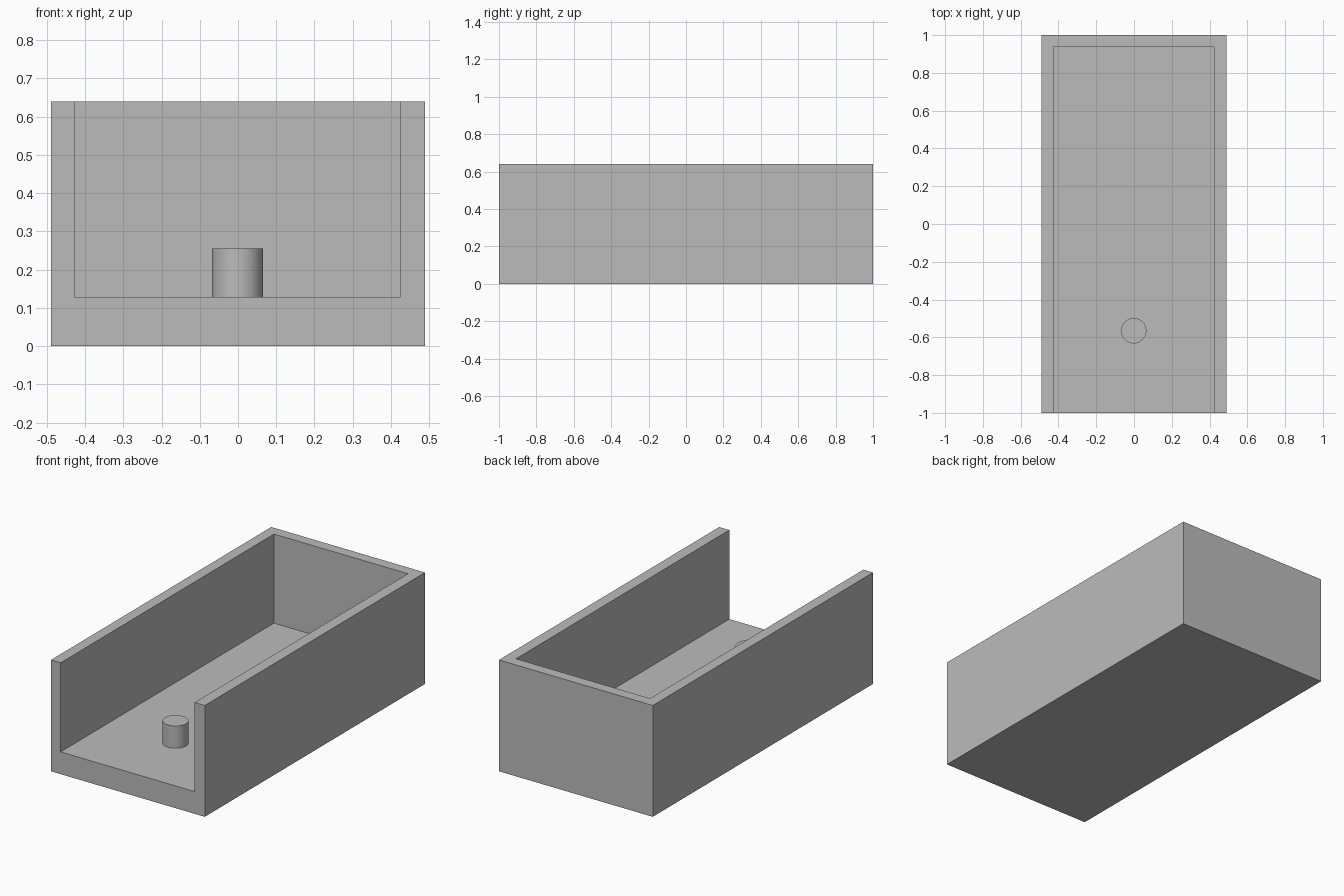
import bpy

default_cube = bpy.data.objects.get("Cube")
if default_cube:
    bpy.data.objects.remove(default_cube, do_unlink=True)

# Overall sizes
WIDTH, LENGTH, HEIGHT = 0.978, 2.0, 0.64
FLOOR, WALL = 0.128, 0.063
SHIFT = -0.0015
PEG_RADIUS, PEG_TOP, PEG_Y = 0.067, 0.256, -0.565

grey = bpy.data.materials.new("plain_grey")
grey.use_nodes = True
colour = (0.5, 0.5, 0.5, 1)
grey.diffuse_color = colour
grey.node_tree.nodes["Principled BSDF"].inputs["Base Color"].default_value = colour


def box(name, low, high):
    """Add a box spanning two opposite corners."""
    centre = [(a + b) / 2 for a, b in zip(low, high)]
    bpy.ops.mesh.primitive_cube_add(size=1, location=centre)
    obj = bpy.context.object
    obj.name = name
    obj.scale = [b - a for a, b in zip(low, high)]
    bpy.ops.object.transform_apply(location=True, rotation=False, scale=True)
    obj.data.materials.append(grey)
    return obj


# Tray: solid block hollowed out, open at the top and the front
half_w, half_l = WIDTH / 2, LENGTH / 2
tray = box("tray", (-half_w, -half_l, 0), (half_w, half_l, HEIGHT))
inner = half_w - WALL
cutter = box("hollow_cutter", (SHIFT - inner, -half_l - 1, FLOOR),
             (SHIFT + inner, half_l - WALL, HEIGHT + 1))
cutter.hide_render = True

hollow = tray.modifiers.new("hollow", "BOOLEAN")
hollow.operation = "DIFFERENCE"
hollow.solver = "EXACT"
hollow.object = cutter
bpy.context.view_layer.objects.active = tray
bpy.ops.object.modifier_apply(modifier=hollow.name)
bpy.data.objects.remove(cutter, do_unlink=True)

# Peg standing on the floor near the open end
bpy.ops.mesh.primitive_cylinder_add(
    vertices=64, radius=PEG_RADIUS, depth=PEG_TOP - FLOOR,
    location=(SHIFT, PEG_Y, (PEG_TOP + FLOOR) / 2))
peg = bpy.context.object
peg.name = "peg"
peg.data.materials.append(grey)
bpy.ops.object.shade_smooth_by_angle()
